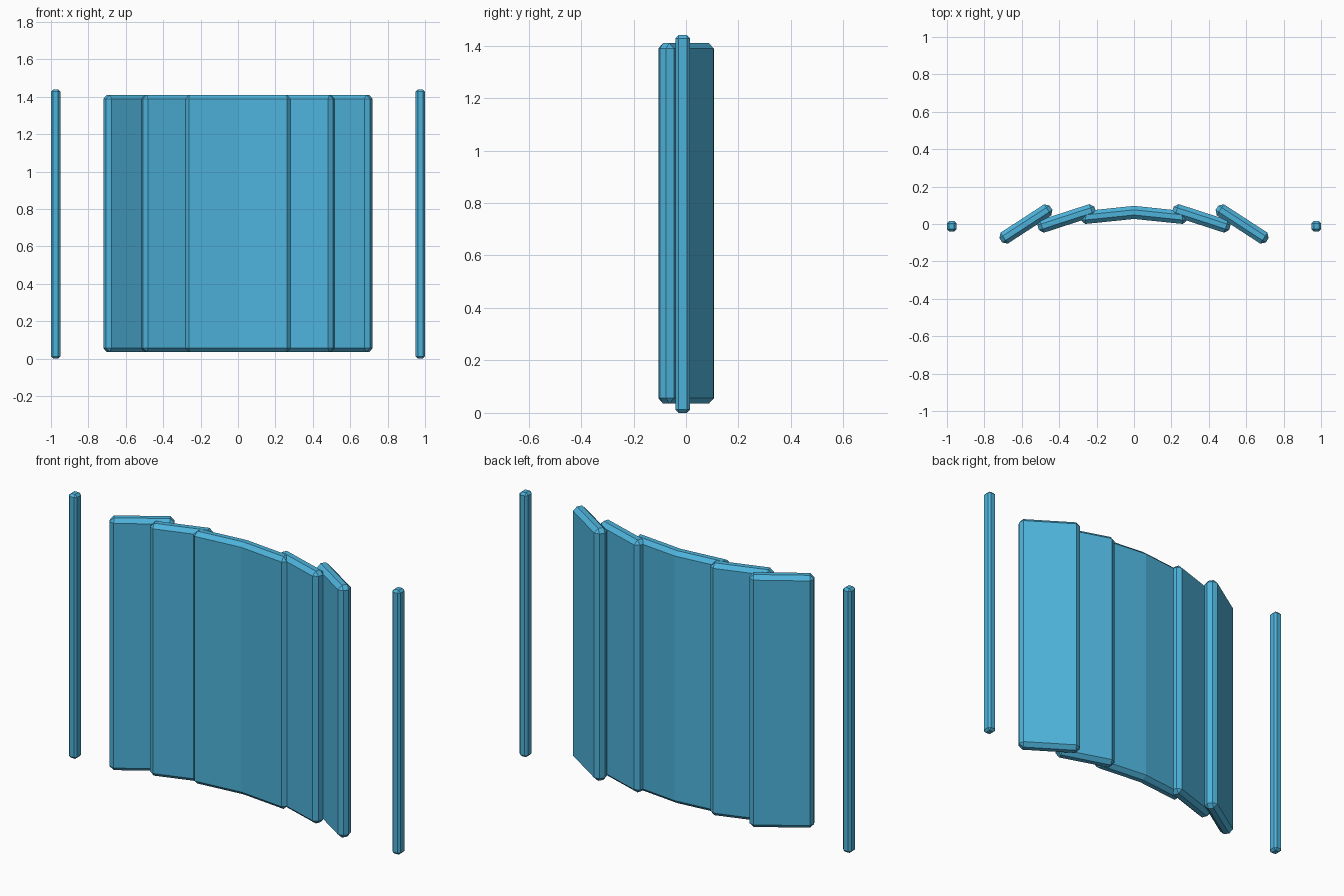
import bpy
import bmesh
import math

if "Cube" in bpy.data.objects:
    bpy.data.objects.remove(bpy.data.objects["Cube"])

blue = bpy.data.materials.new("sky blue")
blue.diffuse_color = (0.076, 0.45, 0.71, 1)
blue.use_nodes = True
blue.node_tree.nodes["Principled BSDF"].inputs["Base Color"].default_value = blue.diffuse_color


def prism(name, outline, z0, z1, bevel, loc=(0, 0), angle=0):
    """Extrude a counter-clockwise plan outline upwards and chamfer its edges."""
    bm = bmesh.new()
    low = [bm.verts.new((x, y, z0)) for x, y in outline]
    high = [bm.verts.new((x, y, z1)) for x, y in outline]
    bm.faces.new(low[::-1])
    bm.faces.new(high)
    n = len(outline)
    for i in range(n):
        j = (i + 1) % n
        bm.faces.new((low[i], low[j], high[j], high[i]))
    mesh = bpy.data.meshes.new(name)
    bm.to_mesh(mesh)
    bm.free()
    mesh.materials.append(blue)
    ob = bpy.data.objects.new(name, mesh)
    bpy.context.collection.objects.link(ob)
    ob.location = (*loc, 0)
    ob.rotation_euler.z = math.radians(angle)
    mod = ob.modifiers.new("chamfer", 'BEVEL')
    mod.width = bevel
    mod.segments = 1
    mod.limit_method = 'ANGLE'
    mod.angle_limit = math.radians(30)
    return ob


def rect(w, d):
    return [(-w / 2, -d / 2), (w / 2, -d / 2), (w / 2, d / 2), (-w / 2, d / 2)]


BOTTOM, TOP, THICK, CHAMFER = 0.035, 1.41, 0.07, 0.021

# Centre panel, slightly bent along its middle
half, mid, end = 0.283, 0.027, -0.002
prism("centre_panel",
      [(-half, end), (0, mid), (half, end),
       (half - 0.007, end + THICK), (0, mid + THICK), (-half + 0.007, end + THICK)],
      BOTTOM, TOP, CHAMFER)

# Overlapping side panels and free-standing posts, mirrored left and right
for side, s in (("left", -1), ("right", 1)):
    prism(side + "_middle_panel", rect(0.32, THICK), BOTTOM, TOP, CHAMFER,
          (s * 0.36, 0.03), -s * 18)
    prism(side + "_outer_panel", rect(0.32, THICK), BOTTOM, TOP, CHAMFER,
          (s * 0.578, 0), -s * 33)
    prism(side + "_post", rect(0.05, 0.056), 0, 1.44, 0.012, (s * 0.975, -0.012))
